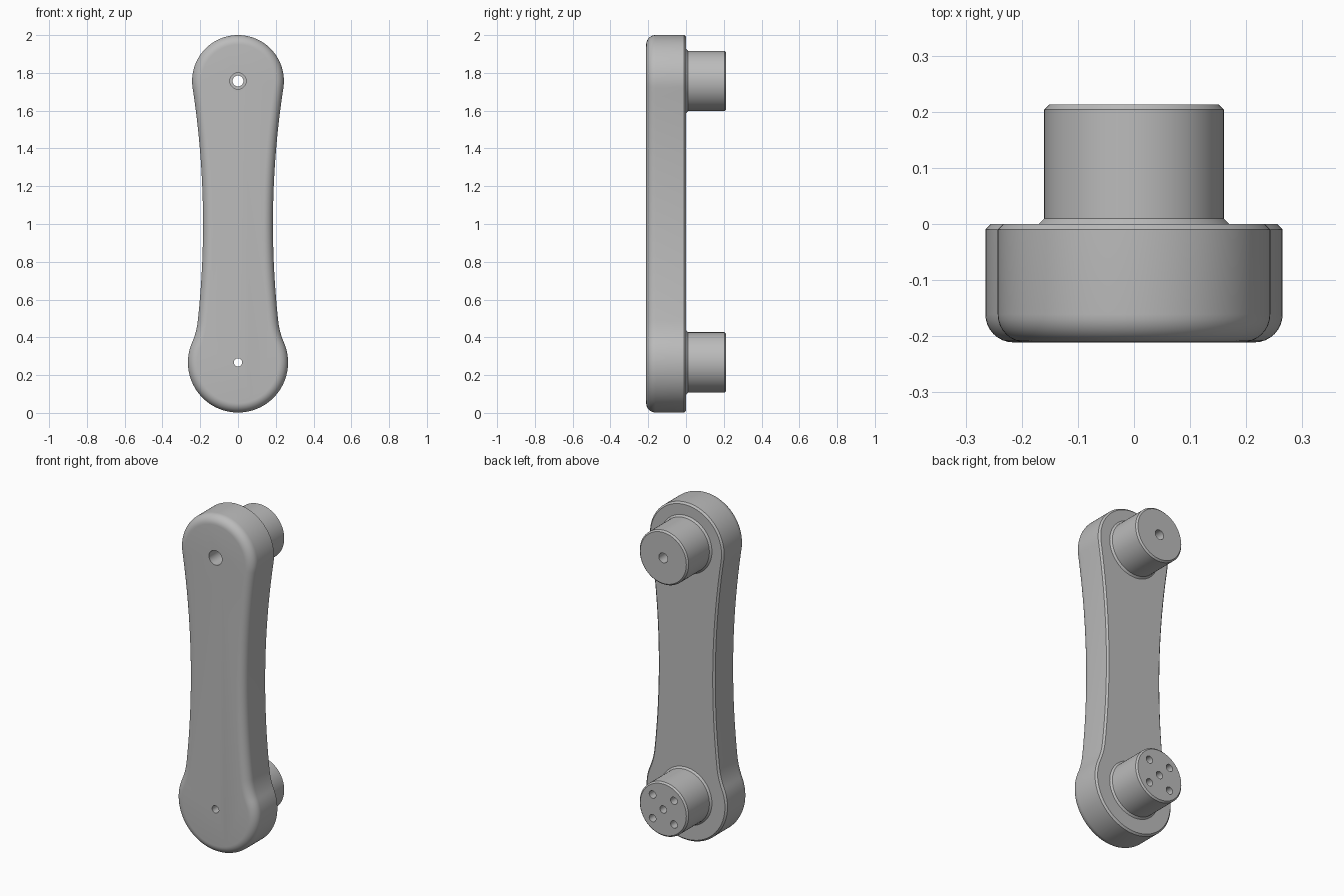
import bpy, bmesh, math
from mathutils import Vector

if "Cube" in bpy.data.objects:
    bpy.data.objects.remove(bpy.data.objects["Cube"])

grey = bpy.data.materials.new("plain grey")
grey.diffuse_color = (0.5, 0.5, 0.5, 1)
grey.use_nodes = True
grey.node_tree.nodes["Principled BSDF"].inputs["Base Color"].default_value = grey.diffuse_color

TOP_Z, LOW_Z = 1.757, 0.267
TOP_R, LOW_R = 0.243, 0.265
WAIST, WAIST_Z, BLEND_R = 0.185, 1.0, 0.4


def mesh_from_rings(name, rings):
    """Skin closed rings of equal length and cap both ends."""
    bm = bmesh.new()
    loops = [[bm.verts.new(p) for p in ring] for ring in rings]
    n = len(loops[0])
    for a, b in zip(loops, loops[1:]):
        for i in range(n):
            bm.faces.new((a[i], a[(i + 1) % n], b[(i + 1) % n], b[i]))
    bm.faces.new(loops[0][::-1])
    bm.faces.new(loops[-1])
    bmesh.ops.recalc_face_normals(bm, faces=bm.faces)
    me = bpy.data.meshes.new(name)
    bm.to_mesh(me)
    bm.free()
    me.materials.append(grey)
    ob = bpy.data.objects.new(name, me)
    bpy.context.collection.objects.link(ob)
    return ob


def turned(name, x, z, profile, n):
    """Round part along y from (radius, y) pairs."""
    return mesh_from_rings(name, [
        [(x + r * math.cos(2 * math.pi * i / n), y, z + r * math.sin(2 * math.pi * i / n))
         for i in range(n)] for r, y in profile])


def combine(target, tool, operation):
    mod = target.modifiers.new(operation.lower(), 'BOOLEAN')
    mod.operation, mod.solver, mod.object = operation, 'EXACT', tool
    bpy.context.view_layer.objects.active = target
    bpy.ops.object.modifier_apply(modifier=mod.name)
    bpy.data.objects.remove(tool)


# Outline: two end circles, a long waist arc and a small blend arc, all tangent
top_c, low_c = Vector((0, TOP_Z)), Vector((0, LOW_Z))
h = TOP_Z - WAIST_Z
waist_r = (WAIST ** 2 + h ** 2 - TOP_R ** 2) / (2 * (TOP_R - WAIST))
waist_c = Vector((WAIST + waist_r, WAIST_Z))
r1, r2 = LOW_R + BLEND_R, waist_r - BLEND_R
axis = waist_c - low_c
d = axis.length
axis.normalize()
along = (r1 ** 2 - r2 ** 2 + d ** 2) / (2 * d)
blend_c = low_c + axis * along + Vector((-axis.y, axis.x)) * math.sqrt(r1 ** 2 - along ** 2)


def angle(v):
    return math.atan2(v.y, v.x)


a1, a2, a3 = angle(waist_c - top_c), angle(waist_c - blend_c), angle(blend_c - low_c)
arcs = [(top_c, TOP_R, math.pi / 2, a1, 28), (waist_c, -waist_r, a1, a2, 28),
        (blend_c, -BLEND_R, a2, a3, 10), (low_c, LOW_R, a3, -math.pi / 2, 32)]
side = [(Vector((0, TOP_Z + TOP_R)), Vector((0, 1)))]
for c, r, start, end, steps in arcs:
    for i in range(1, steps + 1):
        t = start + (end - start) * i / steps
        nrm = Vector((math.cos(t), math.sin(t)))
        side.append((c + nrm * r, nrm))
outline = side + [(Vector((-p.x, p.y)), Vector((-n.x, n.y))) for p, n in side[-2:0:-1]]

# Arm: rounded front edge, small chamfer at the back
F = 0.05
edge = [(F * (1 - math.sin(k * math.pi / 16)), -0.211 + F * (1 - math.cos(k * math.pi / 16)))
        for k in range(9)] + [(0, -0.01), (0.01, 0)]
rings = []
for inset, y in edge:
    pts = [p - n * inset for p, n in outline]
    rings.append([(p.x, y, p.y) for p in pts])
arm = mesh_from_rings("link_arm", rings)

# Bosses on the back, flared at the base and chamfered at the end
for z in (TOP_Z, LOW_Z):
    boss = turned("boss", 0, z, [(0.17, -0.05), (0.17, 0), (0.16, 0.01),
                                 (0.16, 0.204), (0.151, 0.213)], 64)
    combine(arm, boss, 'UNION')

# Holes: stepped upper bore, lower bore, four blind holes in the lower boss
holes = [(0, TOP_Z, [(0.043, -0.3), (0.043, -0.05), (0.029, -0.05), (0.029, 0.3)]),
         (0, LOW_Z, [(0.022, -0.3), (0.022, 0.3)])]
for sx in (-1, 1):
    for sz in (-1, 1):
        holes.append((sx * 0.07, LOW_Z + sz * 0.07, [(0.022, 0.1), (0.022, 0.3)]))
for x, z, profile in holes:
    combine(arm, turned("hole_cutter", x, z, profile, 24), 'DIFFERENCE')

bpy.ops.object.select_all(action='DESELECT')
arm.select_set(True)
bpy.context.view_layer.objects.active = arm
bpy.ops.object.shade_smooth_by_angle(angle=math.radians(30))
